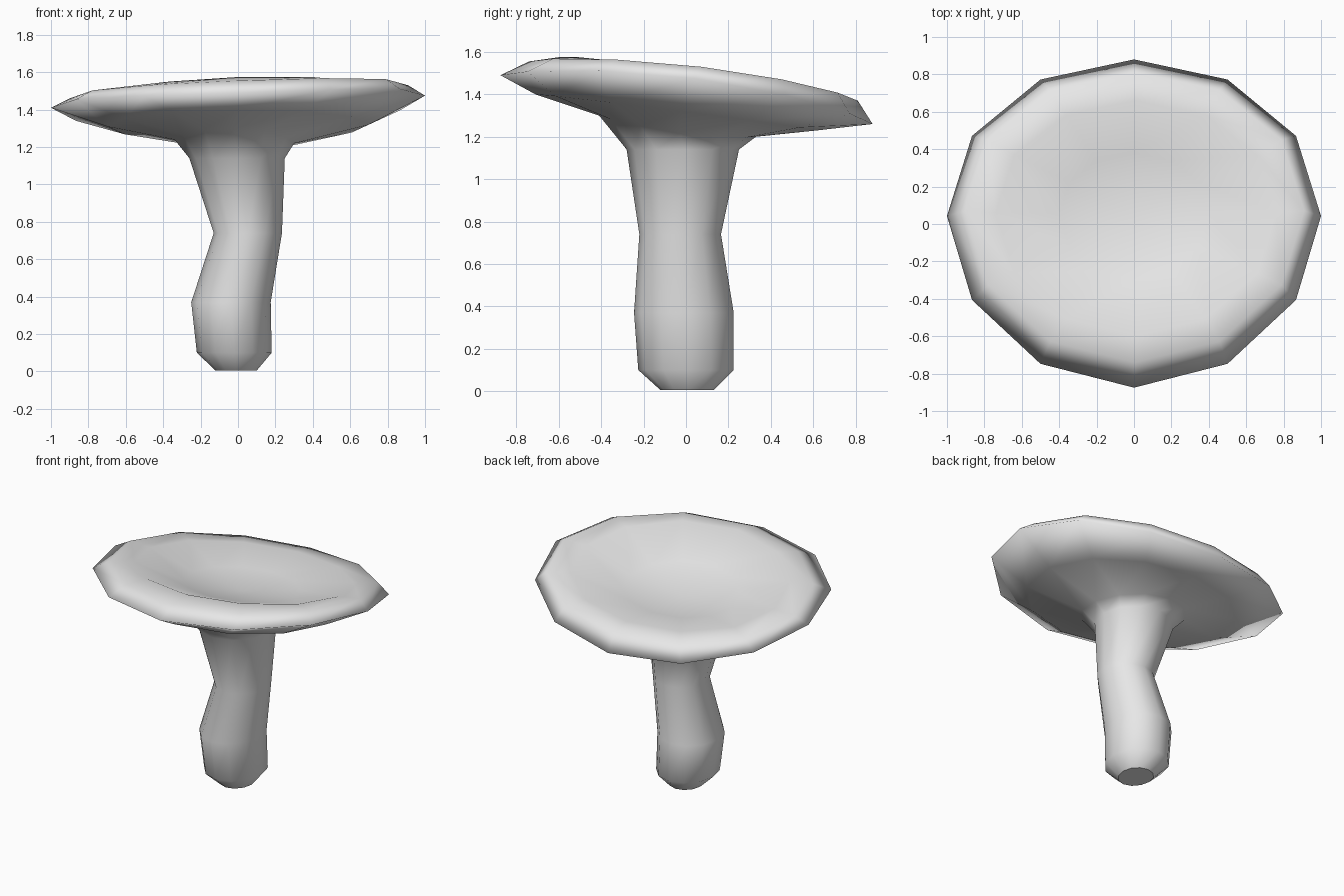
import bpy, bmesh, math

SIDES = 12

default_cube = bpy.data.objects.get("Cube")
if default_cube:
    bpy.data.objects.remove(default_cube, do_unlink=True)


def make_material(name, colour):
    material = bpy.data.materials.new(name)
    material.use_nodes = True
    material.diffuse_color = colour
    material.node_tree.nodes["Principled BSDF"].inputs["Base Color"].default_value = colour
    return material


def add_ring(bm, left, right, front, back, z_left, z_right, z_front, z_back):
    """Add a tilted oval ring from its four extreme points."""
    verts = []
    radius_x, radius_y = (right - left) / 2, (back - front) / 2
    for i in range(SIDES):
        angle = math.tau * i / SIDES
        c, s = math.cos(angle), math.sin(angle)
        x = (left + right) / 2 + radius_x * c
        y = (front + back) / 2 + radius_y * s + 0.04 * radius_x * c * c
        z = ((z_left + z_right) * c * c + (z_front + z_back) * s * s
             + (z_right - z_left) * c + (z_back - z_front) * s) / 2
        verts.append(bm.verts.new((x, y, z)))
    return verts


def bridge(bm, lower, upper):
    for i in range(SIDES):
        j = (i + 1) % SIDES
        bm.faces.new((lower[i], lower[j], upper[j], upper[i]))


# Stem: left, right, front, back, height
stem = [
    (-0.12, 0.10, -0.12, 0.13, 0.005),
    (-0.22, 0.18, -0.225, 0.225, 0.1),
    (-0.25, 0.175, -0.245, 0.225, 0.37),
    (-0.13, 0.235, -0.22, 0.165, 0.74),
    (-0.26, 0.25, -0.28, 0.25, 1.14),
]

# Cap: left, right, front, back, then the height at each of them
cap = [
    (-0.34, 0.30, -0.41, 0.33, 1.24, 1.22, 1.3, 1.2),
    (-0.7, 0.7, -0.71, 0.62, 1.31, 1.32, 1.4, 1.23),
    (-1, 1, -0.875, 0.88, 1.41, 1.475, 1.49, 1.26),
    (-0.9, 0.91, -0.74, 0.81, 1.46, 1.53, 1.555, 1.37),
    (-0.74, 0.76, -0.6, 0.66, 1.46, 1.51, 1.575, 1.4),
    (-0.4, 0.4, -0.3, 0.38, 1.38, 1.4, 1.44, 1.36),
]

bm = bmesh.new()
rings = [add_ring(bm, *row[:4], *[row[4]] * 4) for row in stem]
rings += [add_ring(bm, *row) for row in cap]
for lower, upper in zip(rings, rings[1:]):
    bridge(bm, lower, upper)

# Hollow middle of the cap
middle = bm.verts.new((0, 0.05, 1.35))
for i in range(SIDES):
    bm.faces.new((rings[-1][i], rings[-1][(i + 1) % SIDES], middle))

# Flat foot with a crisp edge
foot = bm.faces.new(list(reversed(rings[0])))
for face in bm.faces:
    face.smooth = face is not foot
for edge in foot.edges:
    edge.smooth = False

mesh = bpy.data.meshes.new("mushroom")
bm.to_mesh(mesh)
bm.free()
mesh.materials.append(make_material("light grey", (0.8, 0.8, 0.8, 1)))
mushroom = bpy.data.objects.new("mushroom", mesh)
bpy.context.collection.objects.link(mushroom)
